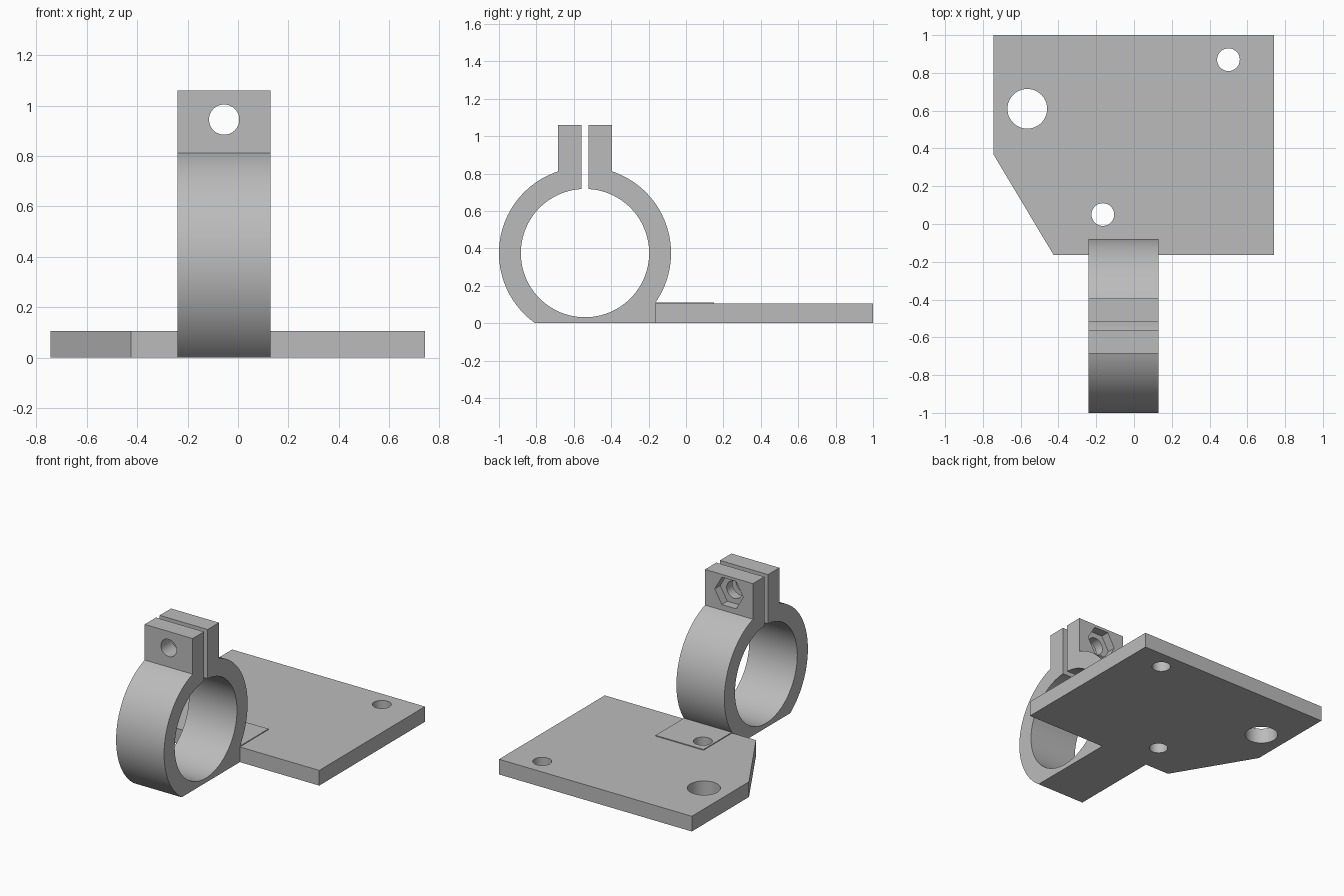
import bpy, bmesh
from math import sin, cos, asin, acos, pi, radians
from mathutils import Vector

if "Cube" in bpy.data.objects:
    bpy.data.objects.remove(bpy.data.objects["Cube"], do_unlink=True)

grey = bpy.data.materials.new("plain grey")
grey.use_nodes = True
colour = (0.5, 0.5, 0.5, 1)
grey.diffuse_color = colour
grey.node_tree.nodes["Principled BSDF"].inputs["Base Color"].default_value = colour


def prism(name, points, axis, low, high):
    """Extrude a flat outline along x, y or z; points use the other two axes in order."""
    def place(p):
        co = list(p)
        co.insert("xyz".index(axis), low)
        return co
    bm = bmesh.new()
    face = bm.faces.new([bm.verts.new(place(p)) for p in points])
    shift = Vector([high - low if a == axis else 0 for a in "xyz"])
    new = bmesh.ops.extrude_face_region(bm, geom=[face])["geom"]
    bmesh.ops.translate(bm, vec=shift, verts=[v for v in new if isinstance(v, bmesh.types.BMVert)])
    bmesh.ops.recalc_face_normals(bm, faces=bm.faces)
    mesh = bpy.data.meshes.new(name)
    bm.to_mesh(mesh)
    bm.free()
    mesh.materials.append(grey)
    obj = bpy.data.objects.new(name, mesh)
    bpy.context.collection.objects.link(obj)
    return obj


def arc(centre, radius, start, end, steps):
    return [(centre[0] + radius * cos(start + (end - start) * i / steps),
             centre[1] + radius * sin(start + (end - start) * i / steps))
            for i in range(steps + 1)]


def circle(centre, radius, sides=64):
    return arc(centre, radius, 0, 2 * pi, sides)[:-1]


def cut(target, points, axis, low, high):
    cutter = prism("cutter", points, axis, low, high)
    cutter.hide_render = True
    mod = target.modifiers.new("cut", "BOOLEAN")
    mod.operation, mod.solver, mod.object = "DIFFERENCE", "EXACT", cutter
    bpy.context.view_layer.objects.active = target
    bpy.ops.object.modifier_apply(modifier=mod.name)
    bpy.data.objects.remove(cutter, do_unlink=True)


def rect(a, b, c, d):
    return [(a, c), (b, c), (b, d), (a, d)]


# Mounting plate with one clipped corner
EDGE, THICK = -0.165, 0.106
plate = prism("mounting_plate", [(-0.745, 1), (-0.745, 0.37), (-0.425, EDGE),
                                 (0.742, EDGE), (0.742, 1)], "z", 0, THICK)

# Clamp outline: foot with thin pad, ring and ears
hub, R, BORE = (-0.54, 0.375), 0.46, 0.343
EAR, TOP, PAD = 0.145, 1.06, 0.112
shoulder = acos(EAR / R)
outline = [(EDGE, 0), (EDGE, THICK), (0.15, THICK), (0.15, PAD)]
outline += arc(hub, R, asin((PAD - hub[1]) / R), shoulder, 48)
outline += [(hub[0] + EAR, TOP), (hub[0] - EAR, TOP)]
outline += arc(hub, R, pi - shoulder, pi + asin(hub[1] / R), 48)
clamp = prism("ring_clamp", outline, "x", -0.24, 0.13)

# Bore and the slot between the ears
cut(clamp, circle(hub, BORE, 96), "x", -1, 1)
cut(clamp, rect(hub[0] - 0.02, hub[0] + 0.02, 0.6, 1.2), "x", -1, 1)

# Bolt hole and hexagonal nut pocket
bolt = (-0.055, 0.945)
cut(clamp, circle(bolt, 0.06, 48), "y", -0.9, -0.2)
cut(clamp, circle(bolt, 0.11, 6), "y", -0.455, -0.2)

# Screw holes
for x, y, r in [(-0.565, 0.61, 0.105), (0.5, 0.87, 0.06), (-0.165, 0.05, 0.06)]:
    cut(plate, circle((x, y), r), "z", -0.5, 0.5)
cut(clamp, circle((-0.165, 0.05), 0.06), "z", -0.5, 0.3)

# Smooth curves, sharp corners
for obj in (plate, clamp):
    bpy.ops.object.select_all(action="DESELECT")
    obj.select_set(True)
    bpy.context.view_layer.objects.active = obj
    bpy.ops.object.shade_smooth_by_angle(angle=radians(25))
